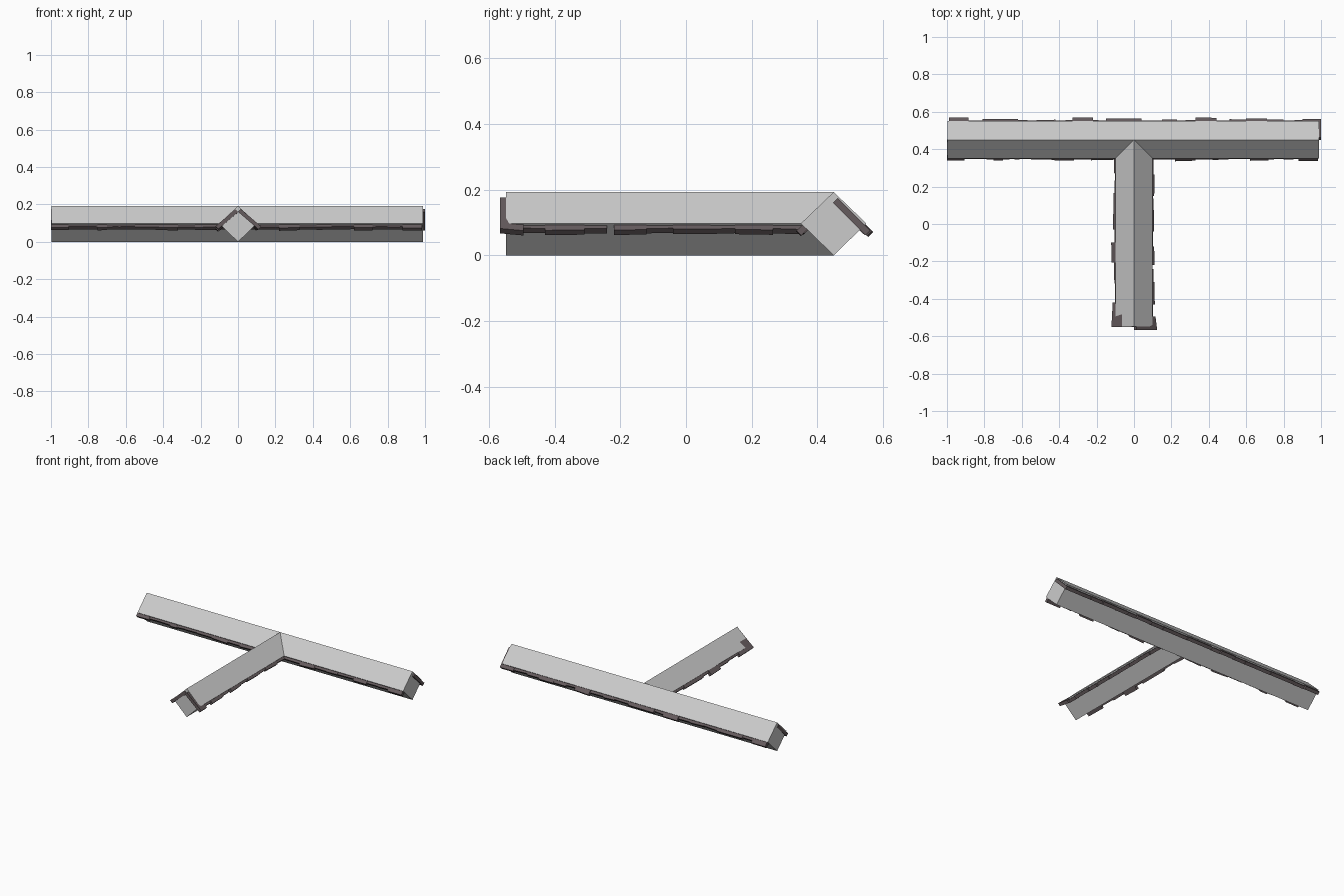
import bpy, random
from mathutils import Vector

if "Cube" in bpy.data.objects:
    bpy.data.objects.remove(bpy.data.objects["Cube"])

random.seed(4)
HALF, MID, TOP = 0.1, 0.097, 0.193   # ridge half-width, edge height, peak height
R = 0.5 ** 0.5

slate = bpy.data.materials.new("dark_slate")
slate.diffuse_color = (0.13, 0.105, 0.11, 1)
slate.use_nodes = True
slate.node_tree.nodes["Principled BSDF"].inputs["Base Color"].default_value = slate.diffuse_color


def make(name, verts, faces, mat=None):
    me = bpy.data.meshes.new(name)
    me.from_pydata(verts, [], faces)
    ob = bpy.data.objects.new(name, me)
    bpy.context.collection.objects.link(ob)
    if mat:
        me.materials.append(mat)
    return ob


def beam(name, origin, along, out, a, b):
    """Square bar turned on its corner, running from a to b."""
    ring = [(0, TOP), (HALF, MID), (0, 0), (-HALF, MID)]
    verts = [origin + along * t + out * o + Vector((0, 0, z))
             for t in (a, b) for o, z in ring]
    faces = [(i, (i + 1) % 4, 4 + (i + 1) % 4, 4 + i) for i in range(4)]
    faces += [(3, 2, 1, 0), (4, 5, 6, 7)]
    if along.cross(out).z > 0:
        faces = [f[::-1] for f in faces]
    make(name, verts, faces)


def slates(name, origin, along, out, run, end, lift_first=False):
    """Row of slates under one slope; run = (start, overhang), 0 leaves a gap."""
    down = (out - Vector((0, 0, 1))) * R
    inward = (-out - Vector((0, 0, 1))) * R
    peak = origin + Vector((0, 0, TOP))
    verts, faces = [], []
    for i, (start, over) in enumerate(run):
        stop = run[i + 1][0] if i + 1 < len(run) else end
        if over == 0:
            continue
        n = len(verts)
        depth = max(0.001, 0.007 - over * 0.3)
        for k, t in enumerate((start, stop)):
            low = (HALF + over) / R + depth + random.uniform(-0.003, 0.003)
            lift = 0.011 if lift_first and i == 0 and k == 0 else 0
            for s, d in ((0.022, depth), (low, depth - lift),
                         (low, depth + 0.021 - lift), (0.022, depth + 0.021)):
                verts.append(peak + along * t + down * s + inward * d)
        fs = [(n + j, n + (j + 1) % 4, n + 4 + (j + 1) % 4, n + 4 + j) for j in range(4)]
        fs += [(n + 3, n + 2, n + 1, n), (n + 4, n + 5, n + 6, n + 7)]
        if along.cross(out).z > 0:
            fs = [f[::-1] for f in fs]
        faces += fs
    make(name, verts, faces, slate)


X, Y = Vector((1, 0, 0)), Vector((0, 1, 0))
back = Vector((0, 0.45, 0))
mid = Vector((0, 0, 0))

# Ridge bars forming the T
beam("main_ridge", back, X, -Y, -0.997, 0.99)
beam("branch_ridge", mid, Y, X, -0.548, 0.45)

# Slate rows along the main ridge
slates("main_front_slates", back, X, -Y, [
    (-1, .012), (-.905, .004), (-.82, .005), (-.75, .008), (-.7, .004), (-.64, .004),
    (-.55, .007), (-.44, .01), (-.32, .003), (-.23, .008), (-.11, .003), (.1, .003),
    (.22, .013), (.33, .004), (.42, .007), (.5, .004), (.62, .01), (.72, .004),
    (.8, .003), (.88, .012)], 0.985)
slates("main_back_slates", back, X, Y, [
    (-.99, .019), (-.885, .004), (-.81, .012), (-.62, .005), (-.52, .007), (-.42, .005),
    (-.33, .019), (-.22, .004), (-.15, .014), (.04, .004), (.15, .008), (.23, .005),
    (.33, .019), (.44, .004), (.51, .009), (.6, .015), (.71, .009), (.8, .005),
    (.9, .01)], 1.0)

# Slate rows along the branch
slates("branch_left_slates", mid, Y, -X, [
    (-.552, .012), (-.42, .004), (-.3, .005), (-.205, .02), (-.1, .003), (-.03, .012),
    (.165, .004), (.27, .006)], 0.36, True)
slates("branch_right_slates", mid, Y, X, [
    (-.567, .017), (-.495, .004), (-.43, .01), (-.31, .005), (-.24, 0), (-.22, .008),
    (-.12, .004), (-.04, .008), (.075, .004), (.15, .01), (.265, .004)], 0.36, True)
